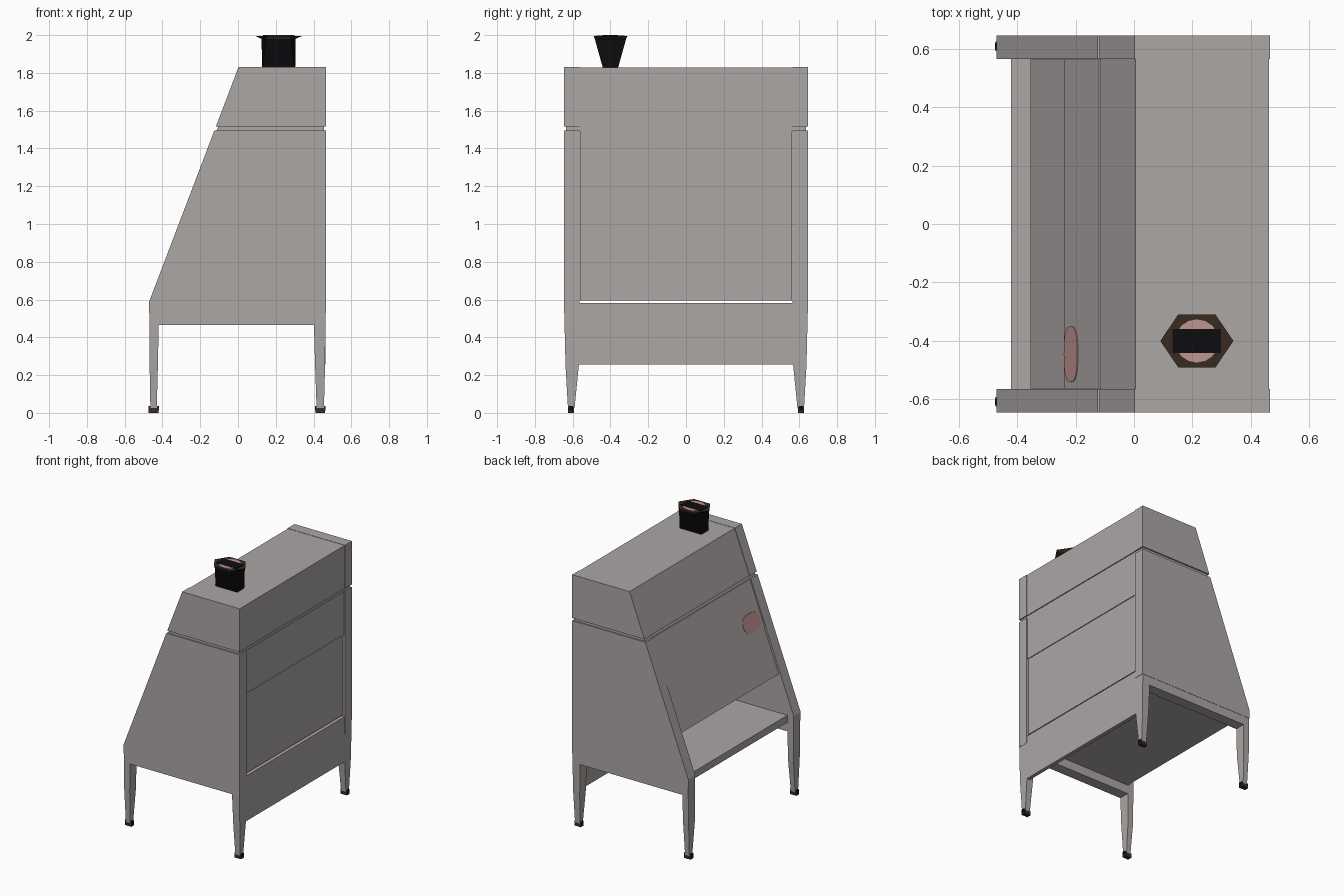
import bpy, bmesh, math

if "Cube" in bpy.data.objects:
    bpy.data.objects.remove(bpy.data.objects["Cube"])


def material(name, rgb):
    m = bpy.data.materials.new(name)
    m.diffuse_color = (*rgb, 1)
    m.use_nodes = True
    m.node_tree.nodes["Principled BSDF"].inputs["Base Color"].default_value = m.diffuse_color
    return m


GREY = material("warm_grey", (0.41, 0.385, 0.375))
BLACK = material("black", (0.004, 0.004, 0.005))
BROWN = material("dark_brown", (0.04, 0.024, 0.015))
RED = material("dusty_red", (0.5, 0.28, 0.27))
PINK = material("pale_pink", (0.52, 0.30, 0.29))


def loft(name, rings, mat):
    """Closed solid through rings that have the same number of points."""
    bm = bmesh.new()
    vs = [[bm.verts.new(p) for p in r] for r in rings]
    n = len(rings[0])
    for a, b in zip(vs, vs[1:]):
        for i in range(n):
            j = (i + 1) % n
            bm.faces.new((a[i], a[j], b[j], b[i]))
    bm.faces.new(vs[0][::-1])
    bm.faces.new(vs[-1])
    bmesh.ops.recalc_face_normals(bm, faces=bm.faces)
    me = bpy.data.meshes.new(name)
    bm.to_mesh(me)
    bm.free()
    me.materials.append(mat)
    ob = bpy.data.objects.new(name, me)
    bpy.context.collection.objects.link(ob)
    return ob


def profile(name, pts, y0, y1, mat=GREY):
    """Extrude an x-z outline along y."""
    return loft(name, [[(x, y, z) for x, z in pts] for y in (y0, y1)], mat)


def box(name, x0, x1, y0, y1, z0, z1, mat=GREY):
    return profile(name, [(x0, z0), (x1, z0), (x1, z1), (x0, z1)], y0, y1, mat)


def rect(x0, x1, y0, y1, z):
    return [(x0, y0, z), (x1, y0, z), (x1, y1, z), (x0, y1, z)]


def slope(z, d=0.0):
    """x of the sloping front at height z, moved inward by d."""
    return -0.47 + (z - 0.59) * 0.381 + d


def slope_panel(name, z0, z1, d, t, w):
    return profile(name, [(slope(z0, d), z0), (slope(z0, d + t), z0),
                          (slope(z1, d + t), z1), (slope(z1, d), z1)], -w, w)


# Side walls, lower frame rails, hood ends, legs and feet, on both sides
for s, side in ((-1, "front"), (1, "back")):
    a, b = 0.565 * s, 0.645 * s
    profile(side + "_side_wall", [(-0.47, 0.53), (0.465, 0.53), (0.465, 1.495),
            (slope(1.495), 1.495), (-0.47, 0.59)], a, b)
    box(side + "_frame_rail", -0.468, 0.463, a, 0.643 * s, 0.465, 0.53)
    profile(side + "_hood_end", [(slope(1.515), 1.515), (0.465, 1.515),
            (0.465, 1.83), (slope(1.83), 1.83)], a, b)
    for end, top, mid, low in (("left", (-0.468, -0.42), (-0.468, -0.424), (-0.464, -0.43)),
                               ("right", (0.402, 0.463), (0.408, 0.461), (0.416, 0.455))):
        loft(f"{side}_{end}_leg", [
            rect(*low, 0.59 * s, 0.625 * s, 0.025),
            rect(*mid, 0.567 * s, 0.638 * s, 0.255),
            rect(*top, a, 0.643 * s, 0.466)], GREY)
        c = (low[0] + low[1]) / 2
        box(f"{side}_{end}_foot", c - 0.026, c + 0.026, 0.592 * s, 0.624 * s, 0, 0.035, BROWN)
        box(f"{side}_{end}_foot_cap", c - 0.028, c + 0.028, 0.597 * s, 0.619 * s, 0.012, 0.036, BLACK)

# Hood centre and the recessed band below it
profile("hood_centre", [(slope(1.515, 0.003), 1.515), (0.462, 1.515),
        (0.462, 1.828), (slope(1.83, 0.003), 1.828)], -0.565, 0.565)
profile("hood_groove_core", [(slope(1.49, 0.012), 1.49), (0.455, 1.49),
        (0.455, 1.516), (slope(1.516, 0.012), 1.516)], -0.635, 0.635)

# Sloping front window in two sashes
slope_panel("upper_window", 1.18, 1.492, 0.006, 0.02, 0.562)
slope_panel("lower_window", 0.865, 1.19, 0.012, 0.015, 0.562)

# Back wall in two panels, with the slot below it
box("upper_back_panel", 0.435, 0.459, -0.562, 0.562, 1.18, 1.493)
box("lower_back_panel", 0.43, 0.453, -0.562, 0.562, 0.596, 1.185)

# Work shelf and back apron
box("work_shelf", -0.42, 0.45, -0.566, 0.566, 0.53, 0.582)
box("back_apron", 0.435, 0.462, -0.567, 0.567, 0.255, 0.583)

# Oval marker plate on the upper window
oval = []
for i in range(24):
    t = 2 * math.pi * i / 24
    y = -0.445 + 0.095 * math.copysign(abs(math.cos(t)) ** 0.75, math.cos(t))
    oval.append((y, 1.245 + 0.06 * math.copysign(abs(math.sin(t)) ** 0.75, math.sin(t))))
loft("oval_marker", [[(slope(z, d), y, z) for y, z in oval] for d in (0.003, 0.007)], RED)

# Exhaust outlet, rectangular at the base and flaring to a six-sided rim
CX, CY = 0.215, -0.40


def hexagon(px, ex, ey, z):
    return [(CX + x, CY + y, z) for x, y in
            ((px, 0), (ex, ey), (-ex, ey), (-px, 0), (-ex, -ey), (ex, -ey))]


loft("exhaust_body", [hexagon(0.088, 0.087, 0.04, 1.826),
                      hexagon(0.09, 0.063, 0.083, 1.98)], BLACK)
loft("exhaust_rim", [hexagon(0.09, 0.063, 0.083, 1.98),
                     hexagon(0.125, 0.064, 0.09, 1.996)], BROWN)
disc = [(0.075 * math.cos(math.pi * i / 8), 0.074 * math.sin(math.pi * i / 8)) for i in range(16)]
loft("exhaust_disc", [[(CX + x, CY + y, z) for x, y in disc] for z in (1.994, 1.998)], PINK)
box("exhaust_slot", CX - 0.083, CX + 0.083, CY - 0.041, CY + 0.041, 1.994, 2.0, BLACK)
